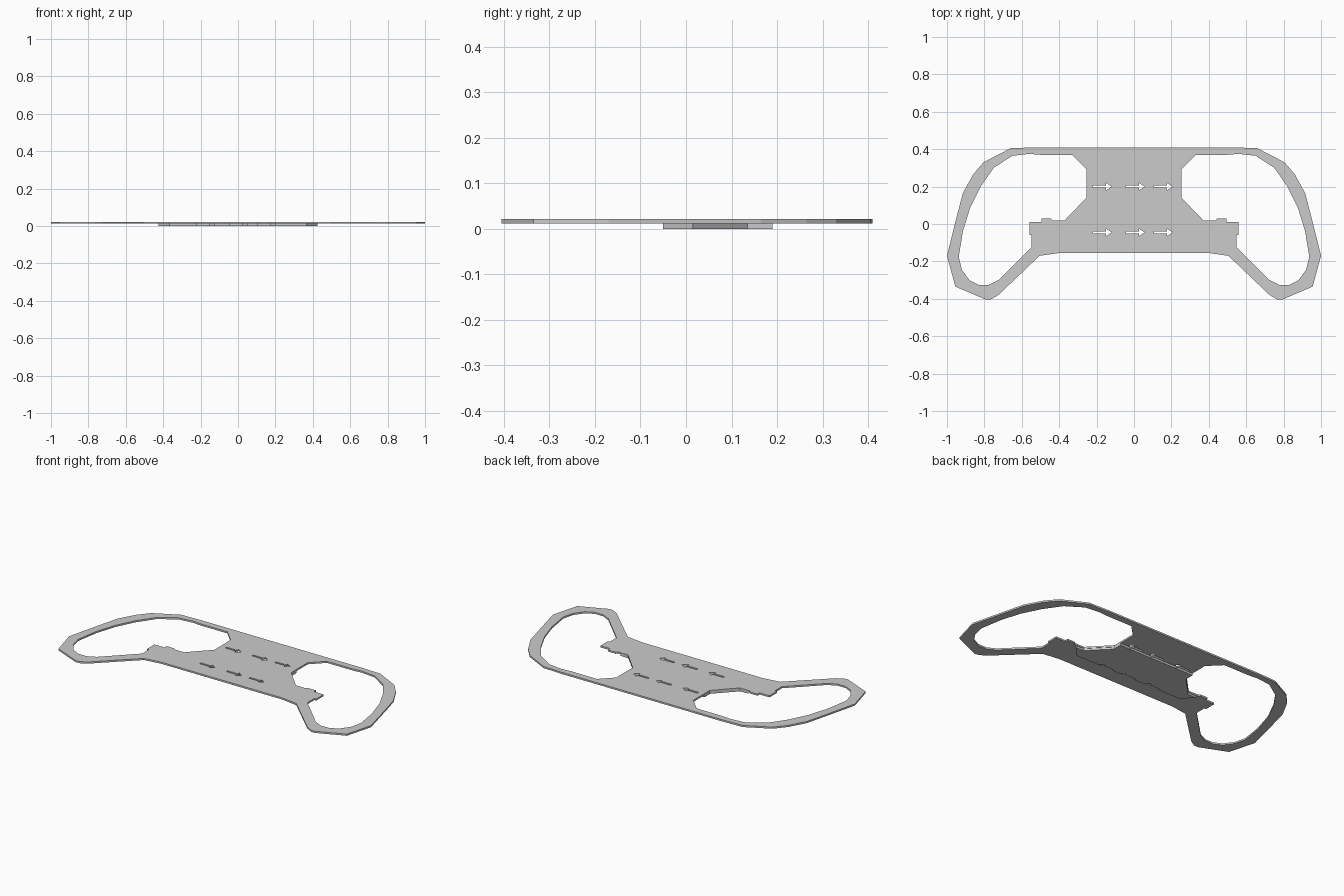
import bpy, bmesh

if "Cube" in bpy.data.objects:
    bpy.data.objects.remove(bpy.data.objects["Cube"])

Z_MID, Z_TOP = 0.012, 0.022


def mirrored(half):
    """Close a right-hand half profile with its mirror image."""
    return half + [(-x, y) for x, y in reversed(half)]


def prisms(name, profiles, z0, z1):
    """One object holding an upright prism for every profile."""
    bm = bmesh.new()
    for pts in profiles:
        face = bm.faces.new([bm.verts.new((x, y, z0)) for x, y in pts])
        ext = bmesh.ops.extrude_face_region(bm, geom=[face])
        top = [v for v in ext["geom"] if isinstance(v, bmesh.types.BMVert)]
        bmesh.ops.translate(bm, verts=top, vec=(0, 0, z1 - z0))
    bmesh.ops.recalc_face_normals(bm, faces=bm.faces)
    mesh = bpy.data.meshes.new(name)
    bm.to_mesh(mesh)
    bm.free()
    obj = bpy.data.objects.new(name, mesh)
    bpy.context.collection.objects.link(obj)
    return obj


def cut(obj, cutter):
    mod = obj.modifiers.new(cutter.name, 'BOOLEAN')
    mod.operation = 'DIFFERENCE'
    mod.solver = 'EXACT'
    mod.object = cutter


# Outer rim of the wheel plate
outline = [(0.53, 0.41), (0.66, 0.405), (0.805, 0.33), (0.86, 0.265),
           (0.915, 0.165), (0.945, 0.05), (1.0, -0.17), (0.955, -0.335),
           (0.79, -0.405), (0.765, -0.403), (0.725, -0.38), (0.505, -0.17),
           (0.40, -0.155)]

# Grip opening, right side
grip = [(0.33, 0.37), (0.50, 0.37), (0.56, 0.375), (0.65, 0.365), (0.75, 0.30),
        (0.82, 0.20), (0.877, 0.085), (0.915, -0.04), (0.937, -0.175),
        (0.92, -0.245), (0.88, -0.30), (0.83, -0.325), (0.775, -0.325),
        (0.725, -0.30), (0.548, -0.125), (0.548, -0.06), (0.56, -0.06),
        (0.56, 0.01), (0.495, 0.01), (0.495, 0.03), (0.445, 0.03),
        (0.435, 0.02), (0.37, 0.02), (0.255, 0.14), (0.255, 0.295)]

# Thin backing plate beneath the hub
backing = [(0.365, -0.05), (0.425, 0.015), (0.37, 0.017), (0.255, 0.135),
           (0.255, 0.19)]


def arrow(x, y):
    return [(x, y - 0.006), (x + 0.07, y - 0.006), (x + 0.07, y - 0.02),
            (x + 0.1, y), (x + 0.07, y + 0.02), (x + 0.07, y + 0.006),
            (x, y + 0.006)]


wheel = prisms("wheel_plate", [mirrored(outline)], Z_MID, Z_TOP)
back = prisms("backing_plate", [mirrored(backing)], 0, Z_MID)

# Cutters: two grip openings and six arrow slots
grips = prisms("grip_cutter", [grip, [(-x, y) for x, y in grip]], -0.05, 0.08)
slots = prisms("arrow_cutter", [arrow(x, y) for y in (0.2, -0.045)
                                for x in (-0.22, -0.043, 0.107)], -0.05, 0.08)
cut(wheel, grips)
for plate in (wheel, back):
    cut(plate, slots)
for c in (grips, slots):
    c.hide_render = True
    c.hide_viewport = True
    c.display_type = 'WIRE'
